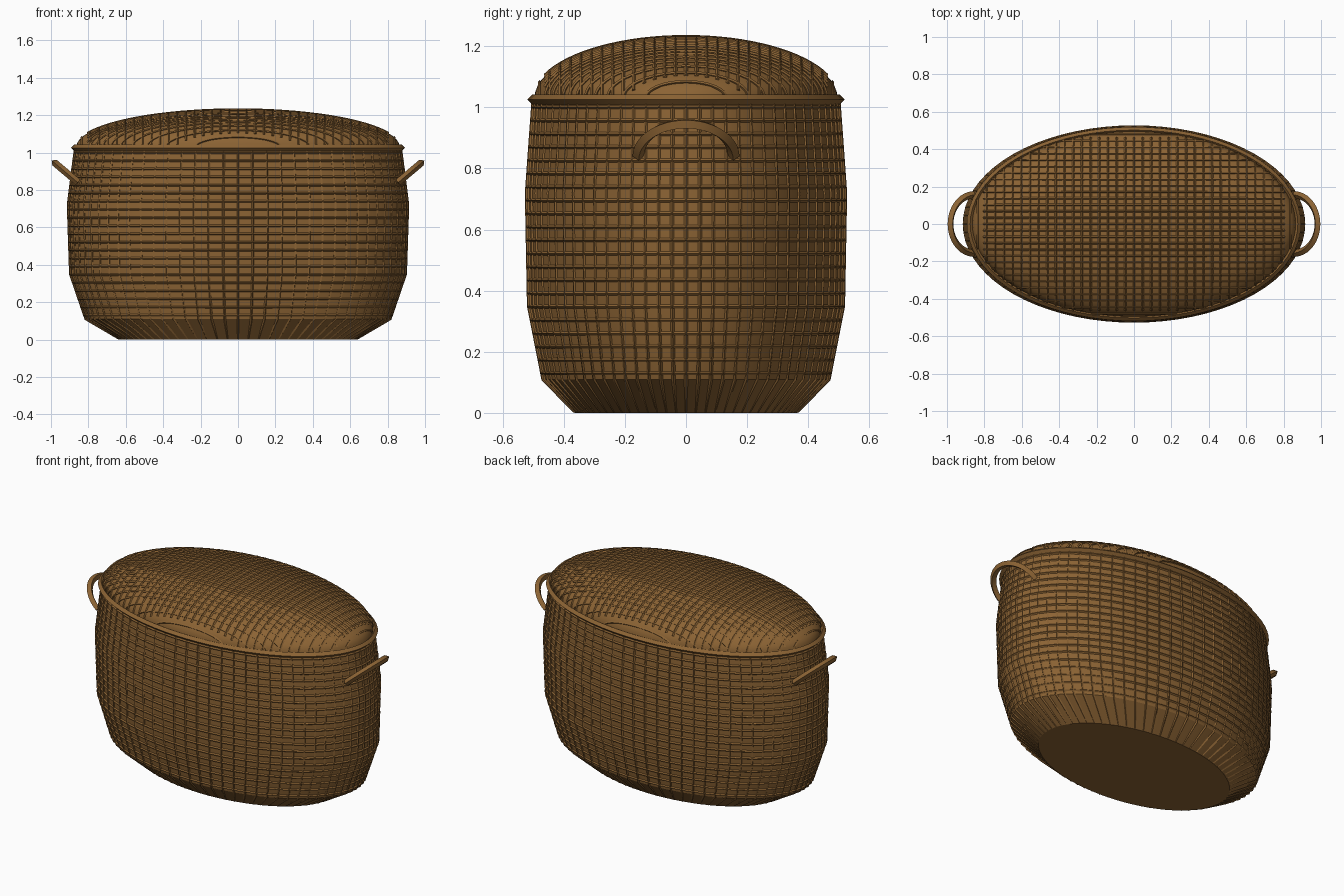
import bpy, math
from math import sin, cos, acos, pi, sqrt

if "Cube" in bpy.data.objects:
    bpy.data.objects.remove(bpy.data.objects["Cube"])

SQUASH = 0.573         # depth of the oval against its width
COLUMNS = 72
PROFILE = [(0.635, 0.0), (0.815, 0.11), (0.897, 0.35), (0.909, 0.72), (0.87, 1.03)]
LID_R, LID_Z, LID_H = 0.865, 1.03, 0.2

# One wicker colour throughout
WICKER = bpy.data.materials.new("warm wicker brown")
WICKER.use_nodes = True
WICKER.diffuse_color = (0.26, 0.125, 0.034, 1)
WICKER.node_tree.nodes["Principled BSDF"].inputs["Base Color"].default_value = WICKER.diffuse_color


def add_object(name, data):
    ob = bpy.data.objects.new(name, data)
    bpy.context.collection.objects.link(ob)
    data.materials.append(WICKER)
    bpy.ops.object.select_all(action="DESELECT")
    ob.select_set(True)
    bpy.context.view_layer.objects.active = ob
    if ob.type == "CURVE":
        bpy.ops.object.convert(target="MESH")
    bpy.ops.object.shade_smooth_by_angle(angle=math.radians(30))


def lathe(name, profile, cap=False):
    """Oval surface of revolution."""
    n = COLUMNS
    verts = [oval_point(r, 2 * pi * i / n, z) for r, z in profile for i in range(n)]
    faces = [(k * n + i, k * n + (i + 1) % n, (k + 1) * n + (i + 1) % n, (k + 1) * n + i)
             for k in range(len(profile) - 1) for i in range(n)]
    if cap:
        faces.append(tuple(reversed(range(n))))
    me = bpy.data.meshes.new(name)
    me.from_pydata(verts, [], faces)
    add_object(name, me)


def canes(name, paths, radius, cyclic=False):
    """Bundle of four-sided canes swept along paths."""
    cu = bpy.data.curves.new(name, "CURVE")
    cu.dimensions = "3D"
    cu.bevel_depth = radius
    cu.bevel_resolution = 0
    cu.use_fill_caps = True
    for path in paths:
        sp = cu.splines.new("POLY")
        sp.points.add(len(path) - 1)
        for pt, co in zip(sp.points, path):
            pt.co = (*co, 1)
        sp.use_cyclic_u = cyclic
    add_object(name, cu)


def oval_point(r, a, z):
    return (r * cos(a), SQUASH * r * sin(a), z)


def ring(r, z):
    return [oval_point(r, 2 * pi * i / COLUMNS, z) for i in range(COLUMNS)]


def body_radius(z):
    for (r0, z0), (r1, z1) in zip(PROFILE, PROFILE[1:]):
        if z <= z1:
            return r0 + (r1 - r0) * (z - z0) / (z1 - z0)
    return PROFILE[-1][0]


# Body wall above a flared foot
lathe("basket_body", PROFILE[1:])
lathe("basket_foot", PROFILE[:2], cap=True)

# Upright and horizontal canes of the body
uprights = [[oval_point(r, 2 * pi * i / COLUMNS, max(z, 0.005)) for r, z in PROFILE]
            for i in range(COLUMNS)]
canes("body_uprights", uprights, 0.0065)
heights = [0.13 + 0.0435 * i for i in range(21)]
canes("body_hoops", [ring(body_radius(z) + 0.001, z) for z in heights], 0.0065, cyclic=True)

# Domed lid
dome = [(LID_R * cos(t), LID_Z + LID_H * sin(t))
        for t in [pi / 2 * k / 16 for k in range(16)]] + [(0.001, LID_Z + LID_H)]
lathe("lid_dome", dome)


def arch(offset, along_x):
    """Cane lying on the dome, stopping short of the rim near the middle."""
    half = sqrt(1 - offset ** 2)
    start = acos(min(1, 0.93 / half))
    path = []
    for k in range(33):
        t = start + (pi - 2 * start) * k / 32
        u, z = half * cos(t), LID_Z + LID_H * half * sin(t)
        x, y = (u, offset) if along_x else (offset, u)
        path.append((LID_R * x, SQUASH * LID_R * y, z))
    return path


def offsets(count):
    return [0.965 * i / count for i in range(-count, count + 1)]


canes("lid_long_canes", [arch(o, True) for o in offsets(14)], 0.0065)
canes("lid_cross_canes", [arch(o, False) for o in offsets(18)], 0.0065)

# Rim hoop between lid and body
canes("rim_hoop", [ring(0.876, 1.025)], 0.017, cyclic=True)

# Bowed handles at both ends
for side, label in ((1, "left"), (-1, "right")):
    bow = [(side * (0.855 + 0.126 * sin(t)), 0.156 * cos(t), 0.84 + 0.106 * sin(t))
           for t in [pi * k / 24 for k in range(25)]]
    canes(label + "_handle", [bow], 0.019)
